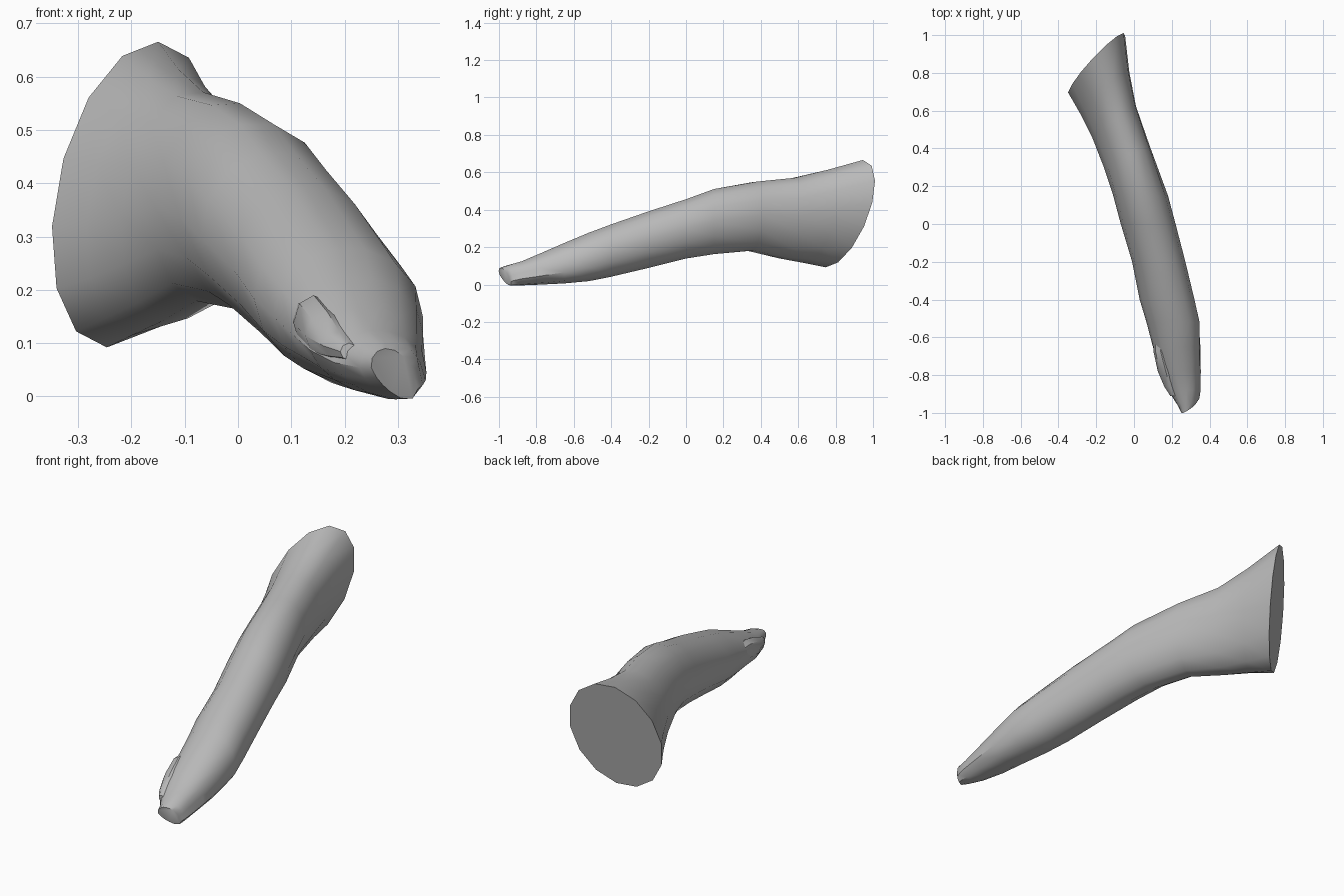
import bpy, bmesh, math
from mathutils import Vector

cube = bpy.data.objects.get("Cube")
if cube:
    bpy.data.objects.remove(cube, do_unlink=True)

grey = bpy.data.materials.new("plain grey")
grey.use_nodes = True
grey.diffuse_color = (0.5, 0.5, 0.5, 1)
grey.node_tree.nodes["Principled BSDF"].inputs["Base Color"].default_value = (0.5, 0.5, 0.5, 1)


def loft(name, stations, sides):
    """Skin closed rings; a station is left, right, top, bottom points and a tip squareness."""
    bm = bmesh.new()
    rings = []
    for left, right, top, bottom, k in stations:
        left, right, top, bottom = map(Vector, (left, right, top, bottom))
        centre = (left + right + top + bottom) / 4
        side, up = (right - left) / 2, (top - bottom) / 2
        ring = []
        for i in range(sides):
            a = 2 * math.pi * i / sides
            c, s = math.cos(a), math.sin(a)
            # square the lower right corner, bevel the lower left one
            f = 1.0
            if s < 0:
                f += k * abs(math.sin(2 * a)) * (0.32 if c > 0 else -0.14)
            ring.append(bm.verts.new(centre + side * c * f + up * s * f))
        rings.append(ring)
    for r0, r1 in zip(rings, rings[1:]):
        for i in range(sides):
            j = (i + 1) % sides
            bm.faces.new((r0[i], r0[j], r1[j], r1[i]))
    bm.faces.new(rings[0])
    bm.faces.new(list(reversed(rings[-1])))
    bmesh.ops.recalc_face_normals(bm, faces=bm.faces)
    mesh = bpy.data.meshes.new(name)
    bm.to_mesh(mesh)
    bm.free()
    mesh.materials.append(grey)
    obj = bpy.data.objects.new(name, mesh)
    bpy.context.collection.objects.link(obj)
    bpy.ops.object.select_all(action="DESELECT")
    obj.select_set(True)
    bpy.context.view_layer.objects.active = obj
    bpy.ops.object.shade_smooth_by_angle(angle=math.radians(42))
    return obj


def upright(y, x0, x1, z0, z1, k=0.0):
    """Station lying in a plane across the length."""
    x, z = (x0 + x1) / 2, (z0 + z1) / 2
    return (x0, y, z), (x1, y, z), (x, y, z1), (x, y, z0), k


# Main tapered limb, from the slanted cut end to the blunt tip
loft("limb", [
    ((-0.352, 0.70, 0.33), (-0.05, 1.0, 0.45), (-0.18, 0.91, 0.648), (-0.21, 0.775, 0.087), 0),
    ((-0.285, 0.58, 0.33), (-0.025, 0.80, 0.41), (-0.14, 0.74, 0.605), (-0.17, 0.66, 0.112), 0),
    ((-0.22, 0.45, 0.34), (0.01, 0.62, 0.37), (-0.09, 0.57, 0.573), (-0.12, 0.52, 0.138), 0),
    ((-0.16, 0.30, 0.355), (0.08, 0.42, 0.37), (-0.02, 0.36, 0.555), (-0.05, 0.34, 0.178), 0),
    upright(0.15, -0.11, 0.18, 0.158, 0.515),
    upright(0.0, -0.07, 0.22, 0.135, 0.46),
    upright(-0.2, -0.01, 0.272, 0.085, 0.395),
    upright(-0.4, 0.03, 0.32, 0.042, 0.325, 0.2),
    upright(-0.52, 0.066, 0.347, 0.02, 0.28, 0.3),
    upright(-0.65, 0.10, 0.347, 0.012, 0.225, 0.6),
    upright(-0.78, 0.135, 0.345, 0.006, 0.168, 0.8),
    upright(-0.88, 0.18, 0.342, 0.002, 0.125, 1.0),
    ((0.225, -0.955, 0.055), (0.338, -0.93, 0.05), (0.29, -0.955, 0.102), (0.285, -0.93, 0.0), 1.0),
    ((0.25, -1.0, 0.055), (0.33, -0.95, 0.04), (0.285, -0.985, 0.088), (0.295, -0.955, 0.002), 1.0),
], 14)

# Low folded ridge lying along the side near the tip
loft("side_fold", [
    upright(-0.55, 0.10, 0.15, 0.13, 0.18),
    upright(-0.68, 0.104, 0.18, 0.085, 0.19),
    upright(-0.78, 0.126, 0.21, 0.07, 0.158),
    upright(-0.86, 0.16, 0.22, 0.068, 0.122),
    upright(-0.91, 0.192, 0.225, 0.068, 0.10),
], 8)
